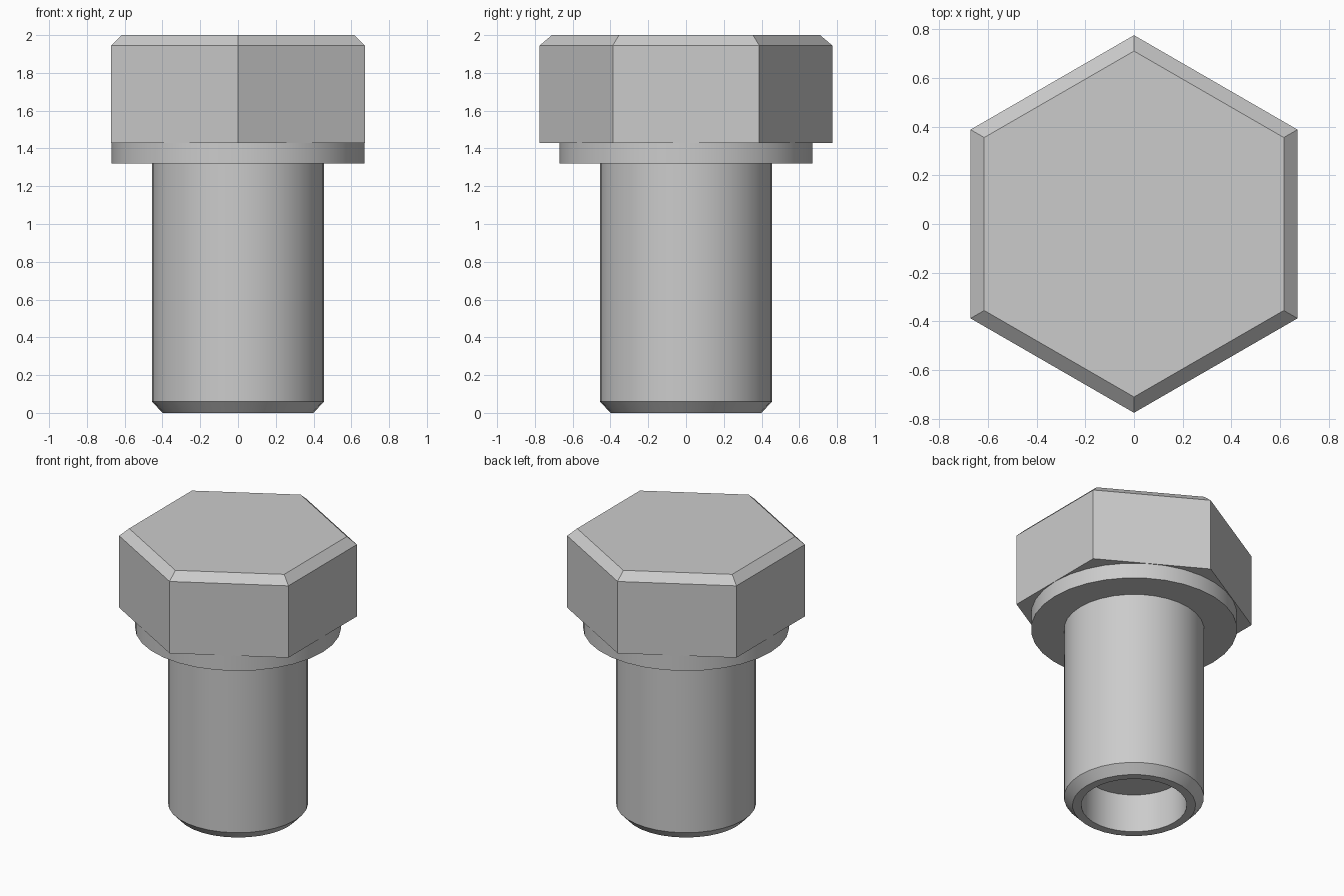
import bpy, math

if "Cube" in bpy.data.objects:
    bpy.data.objects.remove(bpy.data.objects["Cube"], do_unlink=True)

steel = bpy.data.materials.new("grey steel")
steel.use_nodes = True
colour = (0.6, 0.6, 0.6, 1)
steel.diffuse_color = colour
steel.node_tree.nodes["Principled BSDF"].inputs["Base Color"].default_value = colour


def turned(name, profile, sides, smooth):
    """Turn a (radius, height) profile about z and cap both ends."""
    verts, faces = [], []
    for radius, z in profile:
        for i in range(sides):
            a = math.pi / 2 + math.tau * i / sides
            verts.append((radius * math.cos(a), radius * math.sin(a), z))
    for ring in range(len(profile) - 1):
        low, high = ring * sides, (ring + 1) * sides
        for i in range(sides):
            j = (i + 1) % sides
            faces.append((low + i, low + j, high + j, high + i))
    faces.append(tuple(reversed(range(sides))))
    faces.append(tuple(range(len(verts) - sides, len(verts))))
    mesh = bpy.data.meshes.new(name)
    mesh.from_pydata(verts, [], faces)
    mesh.materials.append(steel)
    obj = bpy.data.objects.new(name, mesh)
    bpy.context.collection.objects.link(obj)
    if smooth:
        bpy.ops.object.select_all(action="DESELECT")
        obj.select_set(True)
        bpy.context.view_layer.objects.active = obj
        bpy.ops.object.shade_smooth_by_angle(angle=math.radians(30))
    return obj


# Hexagonal head with chamfered top
turned("hex_head", [(0.775, 1.43), (0.775, 1.945), (0.71, 2.0)], 6, False)

# Round washer collar under the head
turned("collar", [(0.67, 1.32), (0.67, 1.435)], 32, True)

# Shank with chamfered tip and a blind bore: bore floor, rim, outer wall
turned("shank", [(0.343, 0.275), (0.343, 0), (0.40, 0), (0.455, 0.06), (0.455, 1.325)],
       32, True)
